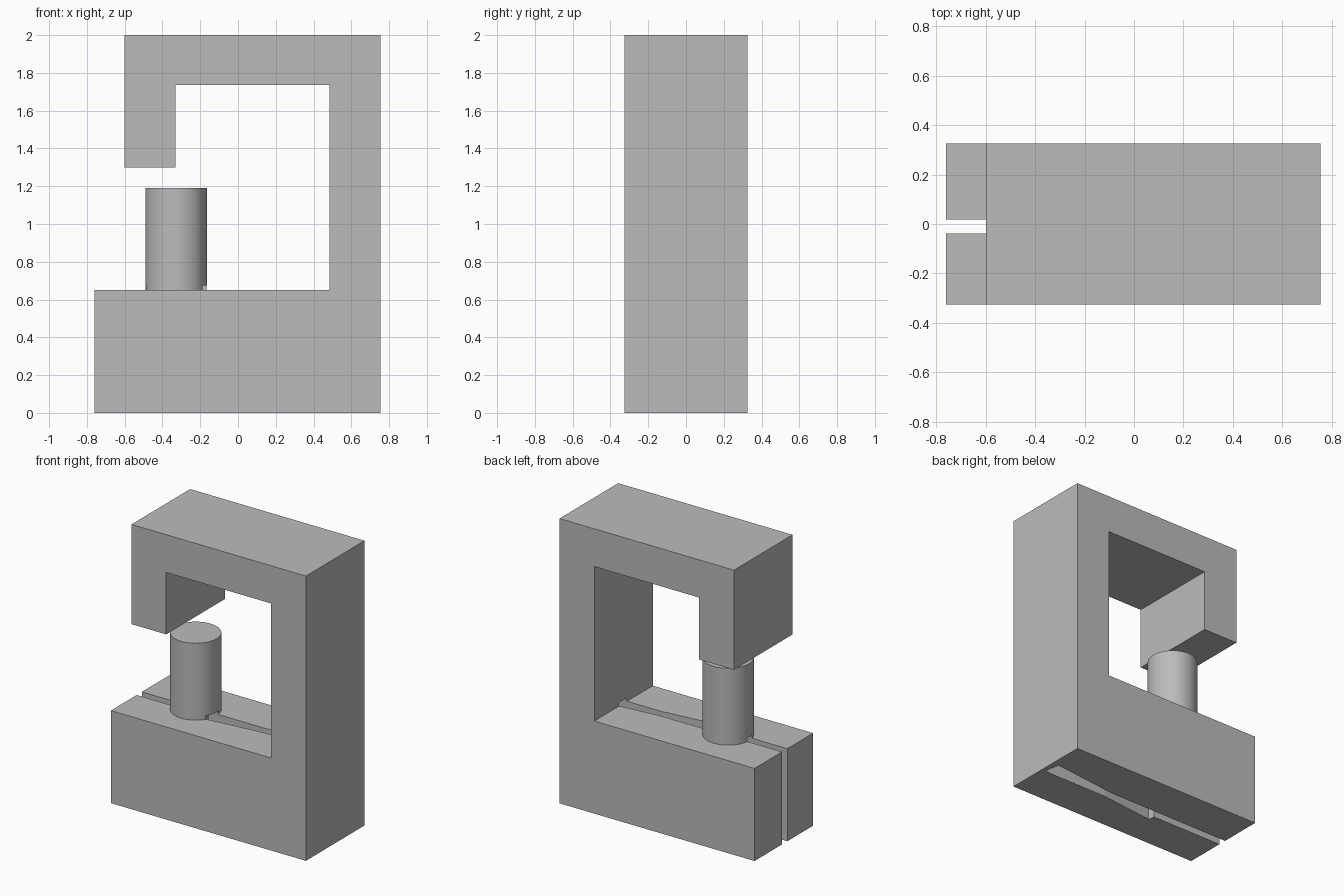
import bpy, bmesh, math
from mathutils import Matrix, Vector

cube = bpy.data.objects.get("Cube")
if cube:
    bpy.data.objects.remove(cube, do_unlink=True)

grey = bpy.data.materials.new("plain_grey")
grey.use_nodes = True
COLOUR = (0.5, 0.5, 0.5, 1)
grey.diffuse_color = COLOUR
grey.node_tree.nodes["Principled BSDF"].inputs["Base Color"].default_value = COLOUR

DEPTH = 0.325      # half depth of the frame
BASE_TOP = 0.65
SLOT_TOP = 0.675


def add_object(name, bm):
    bmesh.ops.recalc_face_normals(bm, faces=bm.faces)
    mesh = bpy.data.meshes.new(name)
    bm.to_mesh(mesh)
    bm.free()
    mesh.materials.append(grey)
    obj = bpy.data.objects.new(name, mesh)
    bpy.context.collection.objects.link(obj)
    return obj


def slot_cutter(name, start, end, width):
    """Upright box running from start to end in plan."""
    a, b = Vector((*start, 0)), Vector((*end, 0))
    run = b - a
    place = (Matrix.Translation((a + b) / 2 + Vector((0, 0, SLOT_TOP / 2 - 0.05)))
             @ Matrix.Rotation(math.atan2(run.y, run.x), 4, "Z")
             @ Matrix.Diagonal((run.length, width, SLOT_TOP + 0.1, 1)))
    bm = bmesh.new()
    bmesh.ops.create_cube(bm, size=1, matrix=place)
    obj = add_object(name, bm)
    obj.hide_render = True
    obj.hide_viewport = True
    return obj


# Hooked frame: side profile extruded through the depth
profile = [(-0.76, 0), (0.755, 0), (0.755, 2), (-0.6, 2), (-0.6, 1.3), (-0.33, 1.3),
           (-0.33, 1.735), (0.485, 1.735), (0.485, BASE_TOP), (-0.76, BASE_TOP)]
bm = bmesh.new()
face = bm.faces.new([bm.verts.new((x, -DEPTH, z)) for x, z in profile])
side = bmesh.ops.extrude_face_region(bm, geom=[face])["geom"]
bmesh.ops.translate(bm, vec=(0, 2 * DEPTH, 0),
                    verts=[v for v in side if isinstance(v, bmesh.types.BMVert)])
frame = add_object("hooked_frame", bm)

# Round post standing on the base
bm = bmesh.new()
bmesh.ops.create_cone(bm, cap_ends=True, segments=64, radius1=0.163, radius2=0.163,
                      depth=1.19 - BASE_TOP,
                      matrix=Matrix.Translation((-0.328, 0, (1.19 + BASE_TOP) / 2)))
post = add_object("round_post", bm)

# Straight slot and the slightly turned slot crossing it
cutters = [slot_cutter("straight_slot_cutter", (-0.9, -0.01), (0.72, -0.01), 0.058),
           slot_cutter("angled_slot_cutter", (-0.2, -0.055), (0.71, 0.045), 0.06)]
for obj in (frame, post):
    for cutter in cutters:
        cut = obj.modifiers.new(cutter.name, "BOOLEAN")
        cut.operation = "DIFFERENCE"
        cut.solver = "EXACT"
        cut.object = cutter

# Smooth only the round side of the post
bpy.ops.object.select_all(action="DESELECT")
post.select_set(True)
bpy.context.view_layer.objects.active = post
bpy.ops.object.shade_smooth_by_angle(angle=math.radians(30))
